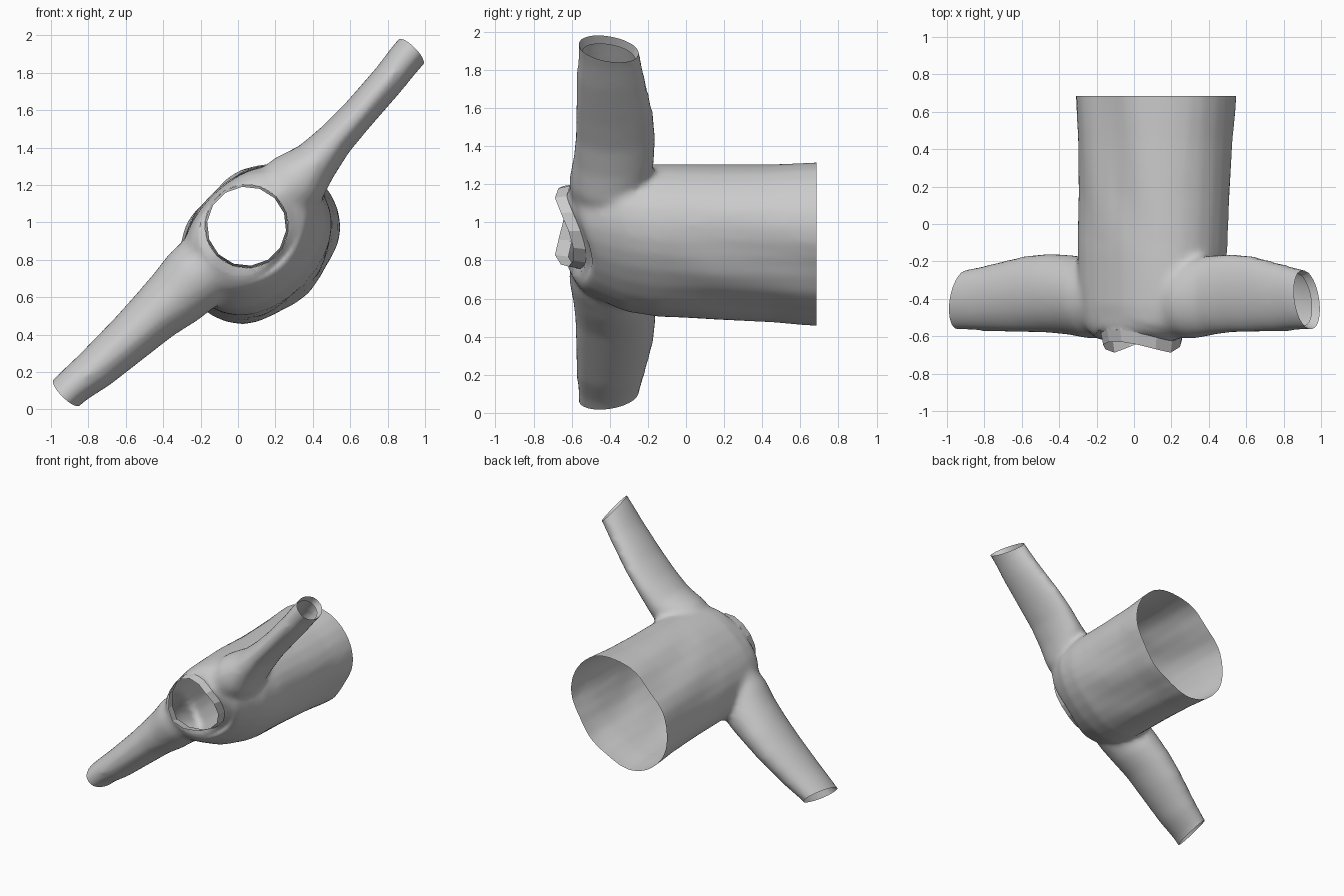
import bpy, bmesh, math
from mathutils import Vector

if "Cube" in bpy.data.objects:
    bpy.data.objects.remove(bpy.data.objects["Cube"])

R2 = math.sqrt(0.5)
MID = 0.71                   # shirt centre along the sleeve line
NECK_U, NECK_V = 0.725, -0.66   # neck centre


def place(u, v, y):
    """u runs along the sleeves (diagonal), v from back to chest, y from neck to hem."""
    return Vector(((u + v) * R2, y, (u - v) * R2))


U, V = Vector((R2, 0, R2)), Vector((R2, 0, -R2))


def loft(bm, rings, n):
    """Closed tube through a list of point rings."""
    loops = [[bm.verts.new(p) for p in ring] for ring in rings]
    for a, b in zip(loops, loops[1:]):
        for i in range(n):
            bm.faces.new((a[i], a[(i + 1) % n], b[(i + 1) % n], b[i]))
    bm.faces.new(loops[0][::-1])
    bm.faces.new(loops[-1])


def circle(n, power=1.0):
    """Unit circle; a power below 1 makes it boxier."""
    pts = [(math.cos(2 * math.pi * i / n), math.sin(2 * math.pi * i / n)) for i in range(n)]
    return [(math.copysign(abs(c) ** power, c), math.copysign(abs(s) ** power, s)) for c, s in pts]


def neck_dip(c):
    """Neckline falls at the chest, a little at the nape, and rises at the shoulders."""
    return abs(c) ** 1.4 * (0.10 if c > 0 else 0.06)


# torso sections: y, half width, chest/back centre, half depth
TORSO = [(0.78, .470, -.55, .372), (0.62, .462, -.55, .367), (0.45, .448, -.555, .357),
         (0.15, .438, -.56, .350), (-.15, .435, -.57, .343), (-.32, .43, -.59, .318),
         (-.44, .40, -.62, .285), (-.54, .36, -.64, .255), (-.605, .28, -.655, .235),
         (-.65, .205, NECK_V, .205), (-.80, .20, NECK_V, .20)]
# sleeve sections: distance along, y centre, half height, v centre, half thickness
SLEEVE = [(-1.42, -.41, .158, -.715, .096), (-1.25, -.405, .163, -.71, .101),
          (-1.10, -.395, .180, -.692, .116), (-.85, -.375, .205, -.678, .133),
          (-.68, -.37, .213, -.672, .148), (-.52, -.38, .215, -.66, .172),
          (-.38, -.40, .214, -.66, .19), (-.15, -.41, .20, -.65, .19),
          (.15, -.41, .20, -.65, .19), (.38, -.40, .214, -.64, .172),
          (.52, -.38, .215, -.64, .125), (.68, -.37, .213, -.652, .100),
          (.85, -.375, .205, -.66, .092), (1.10, -.395, .180, -.677, .092),
          (1.25, -.405, .163, -.695, .095), (1.42, -.41, .158, -.705, .096)]

bm = bmesh.new()
loft(bm, [[place(MID + a * c, vc + b * s, y) for c, s in circle(28, 0.93)]
          for y, a, vc, b in TORSO], 28)
loft(bm, [[place(MID + t, vc + rv * s, yc + ry * c) for c, s in circle(24)]
          for t, yc, ry, vc, rv in SLEEVE], 24)
bmesh.ops.recalc_face_normals(bm, faces=bm.faces)
mesh = bpy.data.meshes.new("shirt_body")
bm.to_mesh(mesh)
bm.free()
shirt = bpy.data.objects.new("shirt_body", mesh)
bpy.context.collection.objects.link(shirt)

# melt torso and sleeves into one skin
remesh = shirt.modifiers.new("melt", 'REMESH')
remesh.mode = 'VOXEL'
remesh.voxel_size = 0.022
smooth = shirt.modifiers.new("relax", 'SMOOTH')
smooth.factor = 0.5
smooth.iterations = 7
bpy.context.view_layer.update()
skin = bpy.data.meshes.new_from_object(shirt.evaluated_get(bpy.context.evaluated_depsgraph_get()))
shirt.modifiers.clear()
shirt.data = skin

bm = bmesh.new()
bm.from_mesh(skin)


def cut(point, normal):
    """Open the skin at a plane and return the rim edges."""
    res = bmesh.ops.bisect_plane(bm, geom=bm.verts[:] + bm.edges[:] + bm.faces[:],
                                 plane_co=point, plane_no=normal, clear_outer=True)
    return [e for e in res['geom_cut'] if isinstance(e, bmesh.types.BMEdge)]


# hem and neck openings
cut((0, 0.685, 0), (0, 1, 0))
neck_rim = cut((0, -0.625, 0), (0, -1, 0))
for vert in {v for e in neck_rim for v in e.verts}:
    flat = Vector((vert.co.dot(U) - NECK_U, vert.co.dot(V) - NECK_V)).normalized() * 0.222
    vert.co = place(NECK_U + flat.x, NECK_V + flat.y, -0.625)
# cuff openings, slanted, each with a turned-in fold
for side in (-1, 1):
    rim = cut(place(MID + side * 1.305, -.7, -.46), U * side + Vector((0, 0.2, 0)))
    new = [v for v in bmesh.ops.extrude_edge_only(bm, edges=rim)['geom']
           if isinstance(v, bmesh.types.BMVert)]
    mid = sum((v.co for v in new), Vector()) / len(new)
    for v in new:
        v.co = mid + (v.co - mid) * 0.88 - U * side * 0.05

# shape the neckline and add soft cloth folds
for vert in bm.verts:
    u, v, y = vert.co.dot(U) - NECK_U, vert.co.dot(V) - NECK_V, vert.co.y
    r = math.hypot(u, v)
    if y < -0.42:
        fall = math.exp(-(max(r - 0.222, 0) / 0.07) ** 2) * min(1, (-0.42 - y) / 0.15)
        vert.co.y += neck_dip(v / max(r, 1e-4)) * fall
    elif y > -0.1:
        vert.co += V * 0.007 * math.sin(17 * u + 3 * y) * min(1, (y + 0.1) * 4)
bmesh.ops.recalc_face_normals(bm, faces=bm.faces)
bm.to_mesh(skin)
bm.free()

# collar: low-sided band following the neckline
bm = bmesh.new()
N = 14
band = []
for off, rad in ((0.008, .226), (-0.063, .212)):
    band.append([bm.verts.new(place(NECK_U + rad * s, NECK_V + rad * c,
                                    -0.625 + neck_dip(c) + off)) for c, s in
                 [(math.cos(a), math.sin(a)) for a in
                  (2 * math.pi * (i + .5) / N for i in range(N))]])
for i in range(N):
    j = (i + 1) % N
    bm.faces.new((band[0][i], band[0][j], band[1][j], band[1][i]))
bmesh.ops.recalc_face_normals(bm, faces=bm.faces)
mesh = bpy.data.meshes.new("collar")
bm.to_mesh(mesh)
bm.free()
collar = bpy.data.objects.new("collar", mesh)
bpy.context.collection.objects.link(collar)

# smooth cloth, faceted collar
bpy.ops.object.select_all(action='DESELECT')
shirt.select_set(True)
bpy.context.view_layer.objects.active = shirt
bpy.ops.object.shade_smooth_by_angle(angle=math.radians(40))
